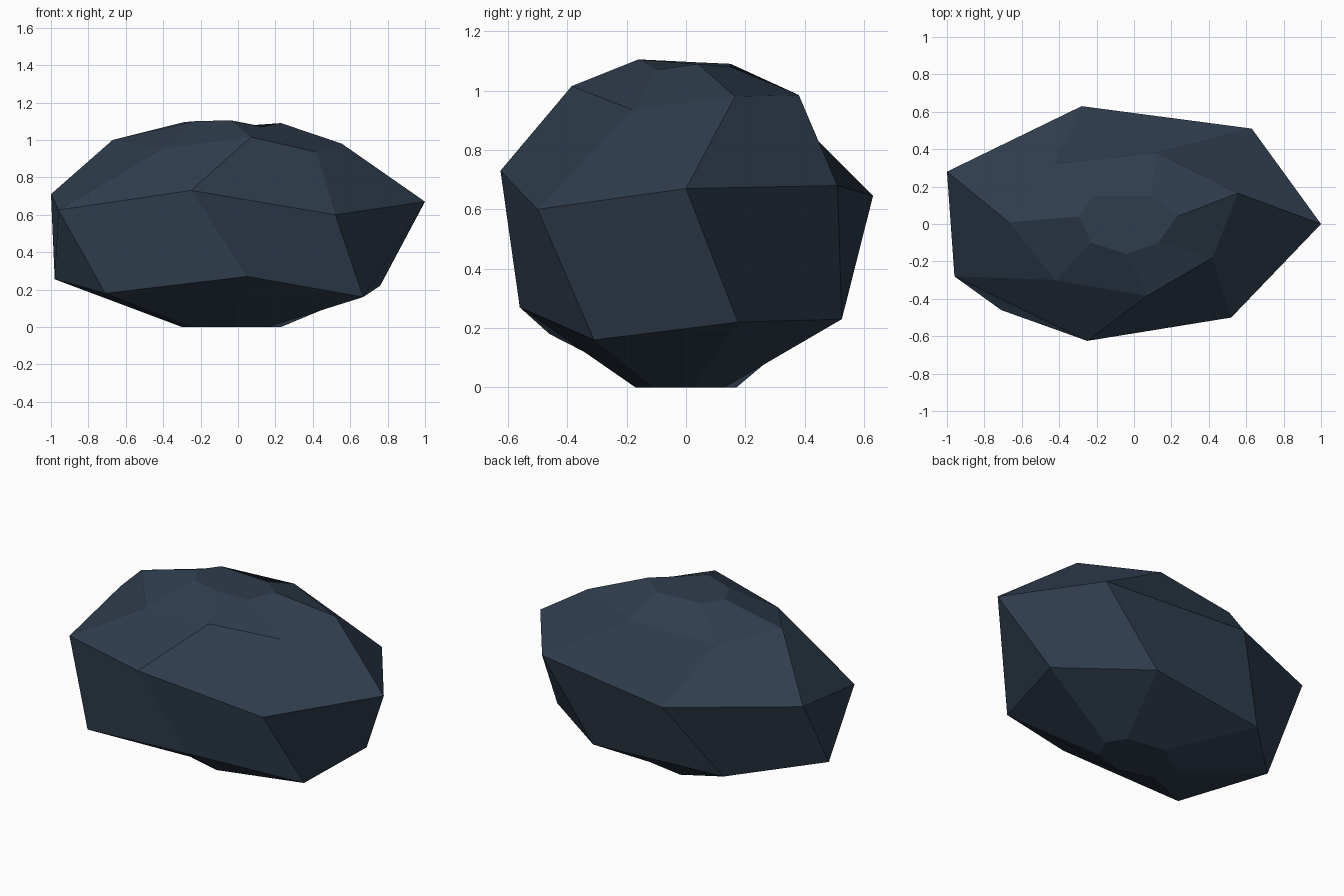
import bpy
import bmesh

# Remove the default object
default_cube = bpy.data.objects.get("Cube")
if default_cube:
    bpy.data.objects.remove(default_cube, do_unlink=True)


def make_material(name, colour):
    """One flat colour, shown in the viewport and in a render."""
    material = bpy.data.materials.new(name)
    material.use_nodes = True
    material.diffuse_color = colour
    shader = material.node_tree.nodes["Principled BSDF"]
    shader.inputs["Base Color"].default_value = colour
    shader.inputs["Roughness"].default_value = 0.9
    return material


def add_ring(bm, outline):
    """Add one seven-sided cross-section of the stone."""
    return [bm.verts.new(point) for point in outline]


def bridge(bm, lower, upper):
    """Join two neighbouring cross-sections with a band of facets."""
    count = len(lower)
    for i in range(count):
        j = (i + 1) % count
        bm.faces.new((lower[i], lower[j], upper[j], upper[i]))


# Cross-sections from the ground up, each starting at the left end
base = [(x, y, 0) for x, y in (
    (.23, .02), (.16, .13), (-.08, .17), (-.3, .02),
    (-.25, -.11), (-.03, -.17), (.16, -.11))]
belly = [(.76, .175, .22), (.27, .525, .23), (-.55, .42, .21), (-.98, 0, .255),
         (-.71, -.46, .18), (.05, -.56, .27), (.67, -.31, .16)]
waist = [(1, 0, .67), (.63, .51, .68), (-.28, .63, .645), (-1, .28, .71),
         (-.96, -.28, .625), (-.25, -.625, .73), (.52, -.5, .6)]
shoulder = [(.555, .165, .98), (.12, .38, .985), (-.43, .32, .955), (-.67, .01, 1),
            (-.42, -.3, .95), (.07, -.385, 1.015), (.42, -.18, .935)]
crown = [(.23, .04, 1.09), (.09, .15, 1.08), (-.22, .15, 1.09), (-.29, .04, 1.095),
         (-.23, -.1, 1.1), (-.04, -.16, 1.105), (.13, -.1, 1.07)]

# Stone body: bands between the cross-sections, closed by two flat caps
bm = bmesh.new()
rings = [add_ring(bm, outline) for outline in (base, belly, waist, shoulder, crown)]
for lower, upper in zip(rings, rings[1:]):
    bridge(bm, lower, upper)
bm.faces.new(list(reversed(rings[0])))
bm.faces.new(rings[-1])
bmesh.ops.recalc_face_normals(bm, faces=bm.faces[:])

mesh = bpy.data.meshes.new("rock")
bm.to_mesh(mesh)
bm.free()

# Faceted look with a single dark slate colour
mesh.materials.append(make_material("dark_slate_blue", (.029, .047, .075, 1)))
for face in mesh.polygons:
    face.use_smooth = False

rock = bpy.data.objects.new("rock", mesh)
bpy.context.collection.objects.link(rock)
